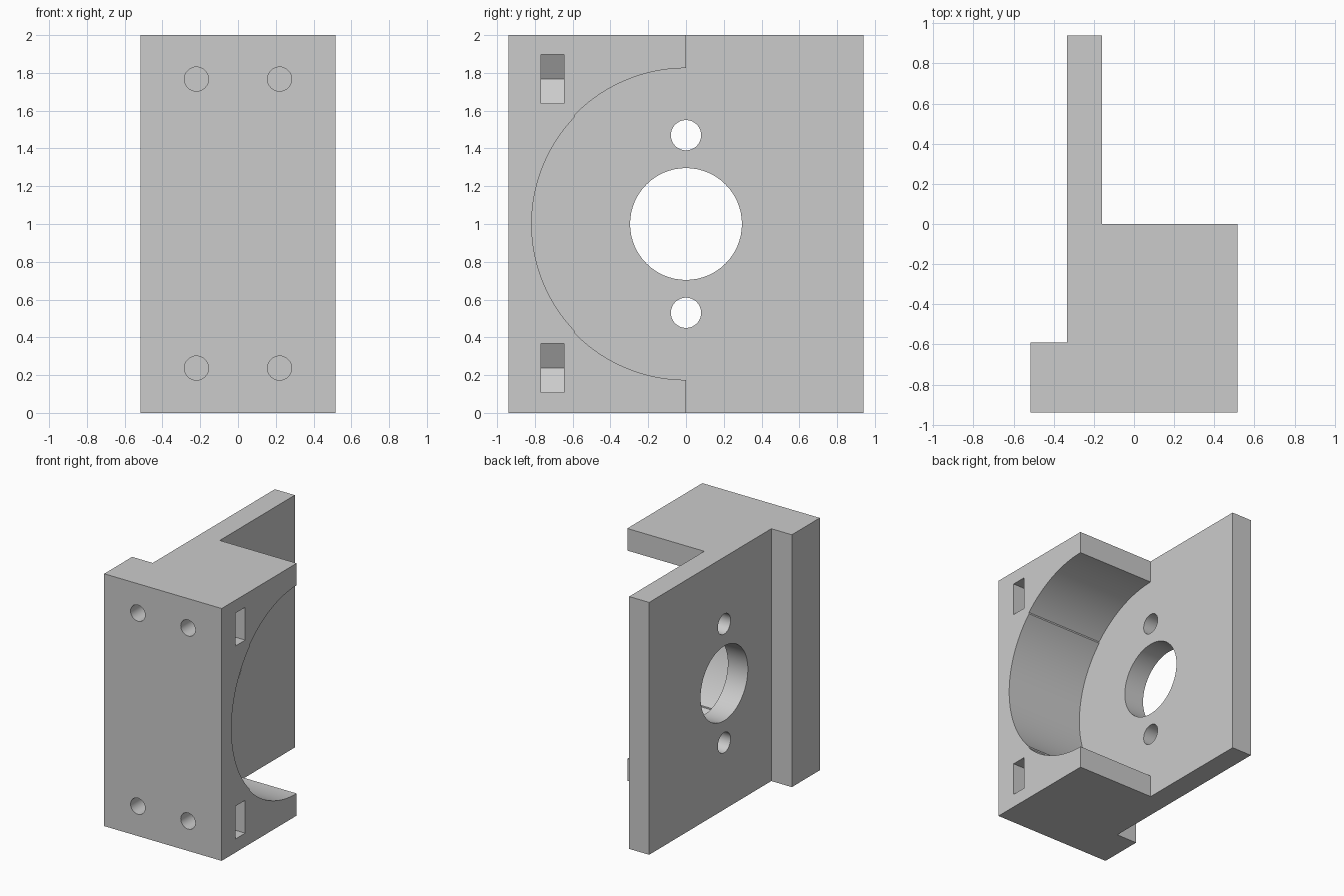
import bpy, bmesh, math
from mathutils import Vector

cube = bpy.data.objects.get("Cube")
if cube:
    bpy.data.objects.remove(cube, do_unlink=True)

W, D, H = 0.515, 0.94, 2.0            # half width, half depth, height
PLATE_BACK, PLATE_FRONT = -0.335, -0.16
STRIP_Y = -0.59                       # back of the front block
SLOT_FRONT, SLOT_BACK, BOLT_END = -0.767, -0.645, -0.6
END_H = 0.4                           # height of the two drilled ends
R_OUT, R_IN = 0.825, 0.817            # pocket radius behind and inside the block

grey = bpy.data.materials.new("plain grey")
grey.use_nodes = True
colour = (0.6, 0.6, 0.6, 1)
grey.diffuse_color = colour
grey.node_tree.nodes["Principled BSDF"].inputs["Base Color"].default_value = colour


def along_x(u, v, d):
    return Vector((d, u, v))


def along_y(u, v, d):
    return Vector((u, d, v))


def prism(name, place, start, end, outline, holes=()):
    """Fill a 2D outline around its holes and extrude it from start to end."""
    bm = bmesh.new()
    edges = []
    for loop in (outline, *holes):
        verts = [bm.verts.new(place(u, v, start)) for u, v in loop]
        edges += [bm.edges.new((verts[i - 1], verts[i])) for i in range(len(verts))]
    bmesh.ops.triangle_fill(bm, edges=edges, use_beauty=True)
    new = bmesh.ops.extrude_face_region(bm, geom=bm.faces[:])["geom"]
    bmesh.ops.translate(bm, vec=place(0, 0, end - start),
                        verts=[g for g in new if isinstance(g, bmesh.types.BMVert)])
    bmesh.ops.recalc_face_normals(bm, faces=bm.faces[:])
    # Smooth round walls, keep corners sharp
    for face in bm.faces:
        face.smooth = True
    for edge in bm.edges:
        edge.smooth = edge.calc_face_angle(0) < math.radians(30)
    mesh = bpy.data.meshes.new(name)
    bm.to_mesh(mesh)
    bm.free()
    mesh.materials.append(grey)
    bpy.context.collection.objects.link(bpy.data.objects.new(name, mesh))


def rect(u0, u1, v0, v1):
    return [(u0, v0), (u1, v0), (u1, v1), (u0, v1)]


def arc(cu, cv, r, a0, a1, n):
    return [(cu + r * math.cos(a0 + (a1 - a0) * i / n),
             cv + r * math.sin(a0 + (a1 - a0) * i / n)) for i in range(n + 1)]


def circle(cu, cv, r, n=64):
    return arc(cu, cv, r, 0, 2 * math.pi, n)[:-1]


# Mounting plate with shaft hole and two screw holes
prism("mounting_plate", along_x, PLATE_BACK, PLATE_FRONT, rect(STRIP_Y, D, 0, H),
      [circle(0, 1, 0.296), circle(0, 1.47, 0.08), circle(0, 0.53, 0.08)])

# Two arms that wrap the round motor pocket
arm = [(STRIP_Y, H), (0, H)] + arc(0, 1, R_OUT, math.pi / 2,
                                   math.acos(STRIP_Y / R_OUT), 32)
prism("upper_arm", along_x, PLATE_FRONT, W, arm)
prism("lower_arm", along_x, PLATE_FRONT, W, [(y, H - z) for y, z in arm])

# Middle of the front block: side strip, and the wall hollowed by the pocket
a_in = math.acos(STRIP_Y / R_IN)
prism("side_strip", along_x, -W, PLATE_FRONT, rect(-D, STRIP_Y, END_H, H - END_H))
prism("pocket_wall", along_x, PLATE_FRONT, W,
      [(STRIP_Y, END_H), (-D, END_H), (-D, H - END_H), (STRIP_Y, H - END_H)]
      + arc(0, 1, R_IN, a_in, 2 * math.pi - a_in, 48))

# Drilled ends of the front block, with bolt holes and a pointed nut slot
for side, z0, z in (("lower", 0, 0.237), ("upper", H - END_H, 1.767)):
    z1 = z0 + END_H
    outline = rect(-W, W, z0, z1)
    bolts = [circle(x, z, 0.064, 32) for x in (-0.22, 0.22)]
    slotted = [(W, z0), (W, z - 0.13), (-0.295, z - 0.13), (-0.37, z),
               (-0.295, z + 0.13), (W, z + 0.13), (W, z1), (-W, z1), (-W, z0)]
    prism(side + "_bolt_face", along_y, -D, SLOT_FRONT, outline, bolts)
    prism(side + "_nut_slot", along_y, SLOT_FRONT, SLOT_BACK, slotted)
    prism(side + "_bolt_guide", along_y, SLOT_BACK, BOLT_END, outline, bolts)
    prism(side + "_bolt_stop", along_y, BOLT_END, STRIP_Y, outline)
